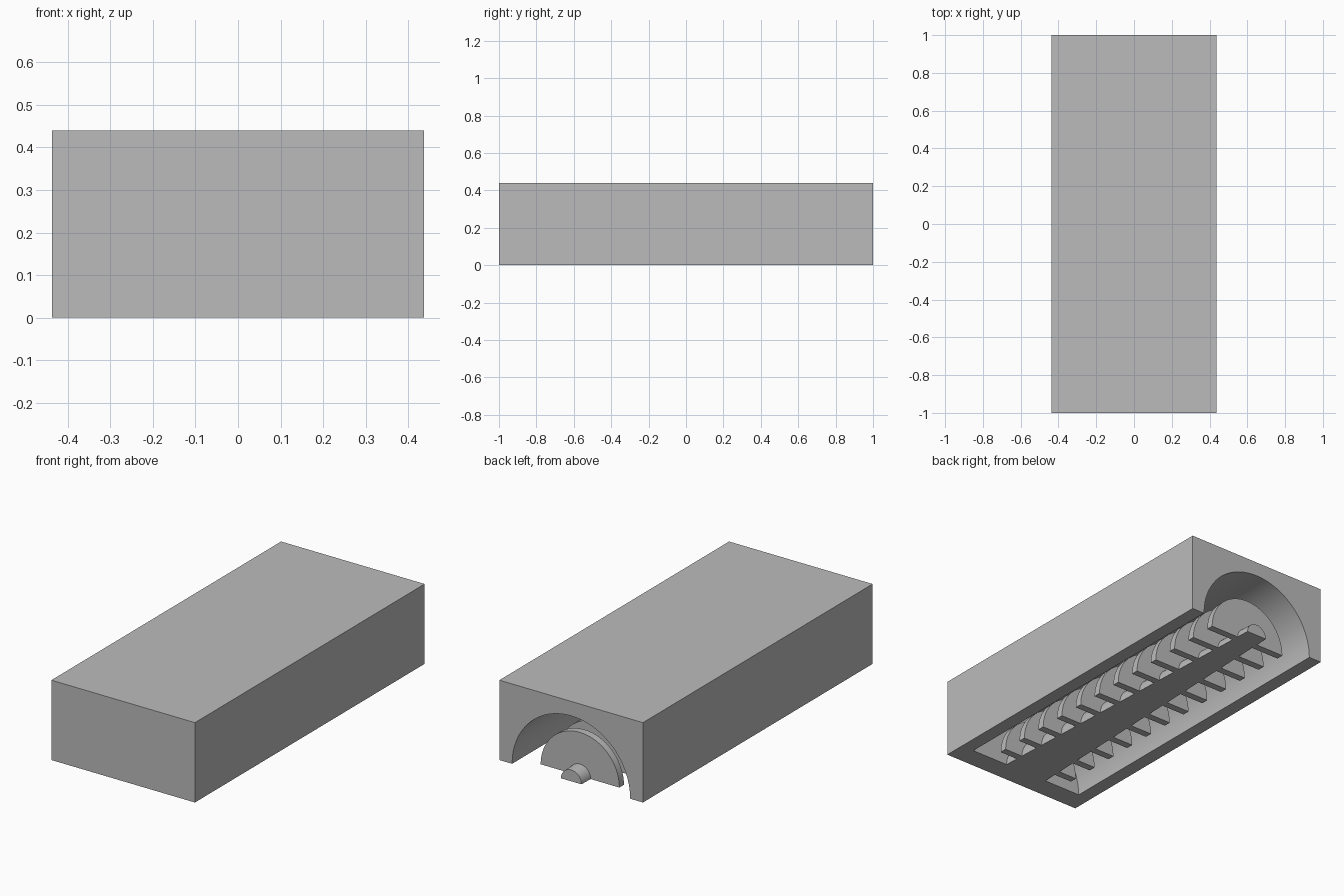
import bpy, bmesh, math

if "Cube" in bpy.data.objects:
    bpy.data.objects.remove(bpy.data.objects["Cube"])

HALF_W, HEIGHT = 0.4375, 0.44
BORE_R, BORE_Y = 0.36, -0.88        # round bore, closed at the front
DISC_R, DISC_T = 0.24, 0.04         # baffle discs on the core
DISCS, FIRST_Y, PITCH = 12, -0.80, 0.153
SEGMENTS = 64

grey = bpy.data.materials.new("grey")
grey.diffuse_color = (0.5, 0.5, 0.5, 1)
grey.use_nodes = True
grey.node_tree.nodes["Principled BSDF"].inputs["Base Color"].default_value = grey.diffuse_color


def new_object(name, bm):
    bmesh.ops.recalc_face_normals(bm, faces=bm.faces)
    mesh = bpy.data.meshes.new(name)
    bm.to_mesh(mesh)
    bm.free()
    mesh.materials.append(grey)
    obj = bpy.data.objects.new(name, mesh)
    bpy.context.collection.objects.link(obj)
    return obj


def core_radius(y):
    # tapered core, thick at the closed end and thin at the open end
    return 0.133 + (0.0625 - 0.133) * (y - BORE_Y) / (1 - BORE_Y)


# Outer block
bm = bmesh.new()
bmesh.ops.create_cube(bm, size=1)
for v in bm.verts:
    v.co = (v.co.x * 2 * HALF_W, v.co.y * 2, (v.co.z + 0.5) * HEIGHT)
block = new_object("half_housing_with_disc_core", bm)

# Closed profile (y, radius) of the empty space between core, discs and bore
profile = [(BORE_Y, core_radius(BORE_Y))]
for i in range(DISCS):
    a = FIRST_Y + i * PITCH
    b = a + DISC_T
    profile += [(a, core_radius(a)), (a, DISC_R), (b, DISC_R), (b, core_radius(b))]
profile += [(1.05, core_radius(1.05)), (1.05, BORE_R), (BORE_Y, BORE_R)]

# Revolve it around the y axis into a ring-shaped cutter
bm = bmesh.new()
rings = []
for s in range(SEGMENTS):
    t = 2 * math.pi * s / SEGMENTS
    rings.append([bm.verts.new((r * math.cos(t), y, r * math.sin(t))) for y, r in profile])
n = len(profile)
for s in range(SEGMENTS):
    p, q = rings[s], rings[(s + 1) % SEGMENTS]
    for j in range(n):
        k = (j + 1) % n
        bm.faces.new((p[j], p[k], q[k], q[j]))
cutter = new_object("bore_cutter", bm)
cutter.hide_render = True

# Carve the block, leaving the core and discs standing in the bore
mod = block.modifiers.new("carve_bore", 'BOOLEAN')
mod.operation = 'DIFFERENCE'
mod.solver = 'EXACT'
mod.object = cutter
bpy.context.view_layer.objects.active = block
block.select_set(True)
bpy.ops.object.modifier_apply(modifier=mod.name)
bpy.data.objects.remove(cutter)

# Smooth round surfaces, sharp edges
bpy.ops.object.shade_smooth_by_angle(angle=math.radians(30))
